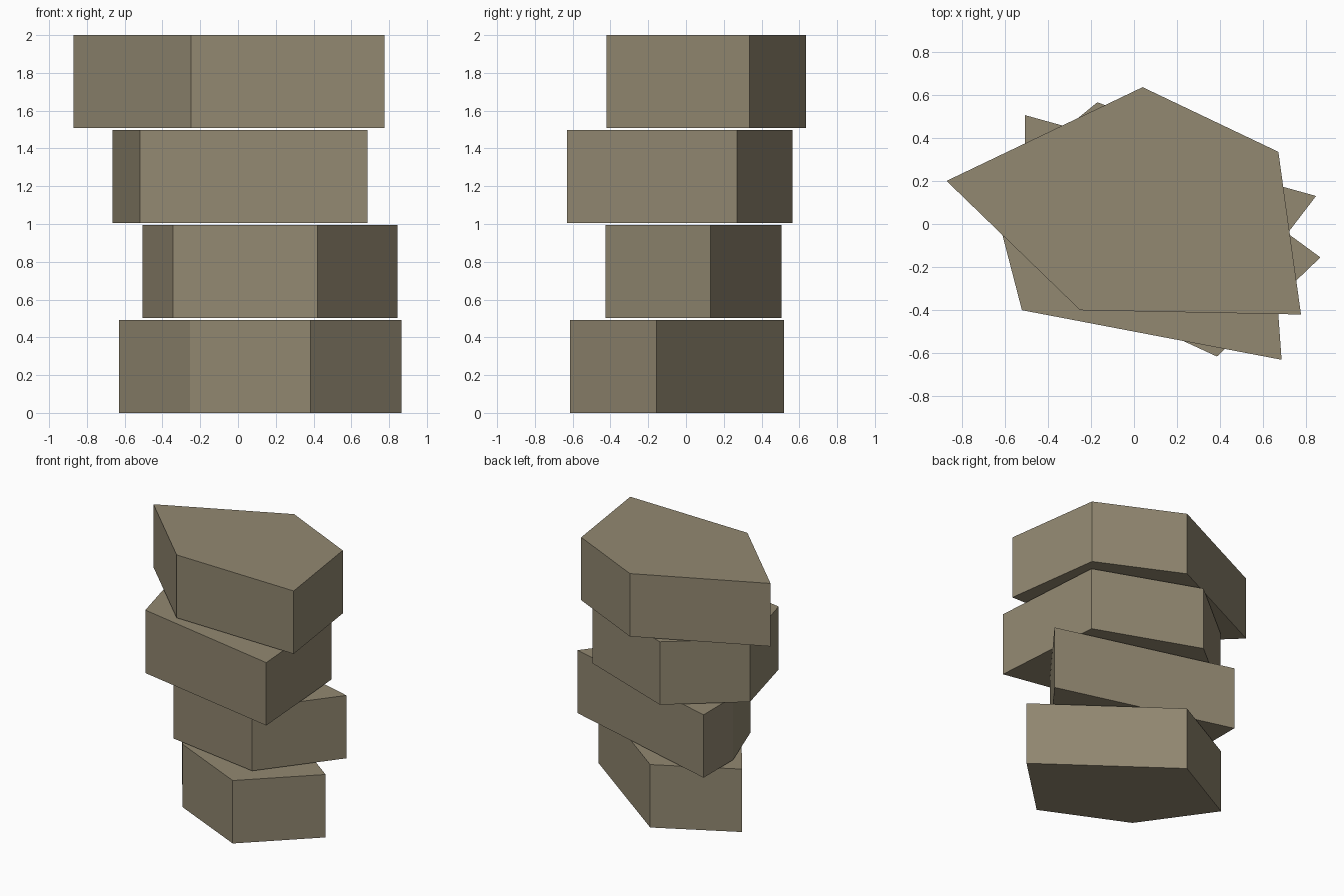
import bpy
import bmesh

if "Cube" in bpy.data.objects:
    bpy.data.objects.remove(bpy.data.objects["Cube"])

stone = bpy.data.materials.new("dun_stone")
stone.diffuse_color = (0.288, 0.246, 0.165, 1.0)
stone.use_nodes = True
stone.node_tree.nodes["Principled BSDF"].inputs["Base Color"].default_value = stone.diffuse_color


def prism(name, outline, z0, z1):
    """Upright prism from a counter-clockwise outline."""
    bm = bmesh.new()
    base = bm.faces.new([bm.verts.new((x, y, z0)) for x, y in outline])
    top = bmesh.ops.extrude_face_region(bm, geom=[base])["geom"]
    for v in top:
        if isinstance(v, bmesh.types.BMVert):
            v.co.z = z1
    bmesh.ops.recalc_face_normals(bm, faces=bm.faces)
    mesh = bpy.data.meshes.new(name)
    bm.to_mesh(mesh)
    bm.free()
    mesh.materials.append(stone)
    bpy.context.collection.objects.link(bpy.data.objects.new(name, mesh))


# Irregular five-sided stone blocks, bottom to top, with a thin gap between
blocks = {
    "bottom_block": [(0.865, -0.155), (-0.055, 0.52), (-0.63, 0.21),
                     (-0.255, -0.32), (0.385, -0.615)],
    "lower_middle_block": [(0.845, 0.13), (-0.505, 0.505), (-0.505, 0.14),
                           (-0.345, -0.30), (0.42, -0.425)],
    "upper_middle_block": [(0.685, -0.63), (0.62, 0.27), (-0.17, 0.565),
                           (-0.665, 0.16), (-0.52, -0.40)],
    "top_block": [(0.775, -0.42), (0.67, 0.335), (0.04, 0.635),
                  (-0.87, 0.20), (-0.25, -0.40)],
}
step, height = 0.503, 0.491
for i, (name, outline) in enumerate(blocks.items()):
    prism(name, outline, i * step, i * step + height)
